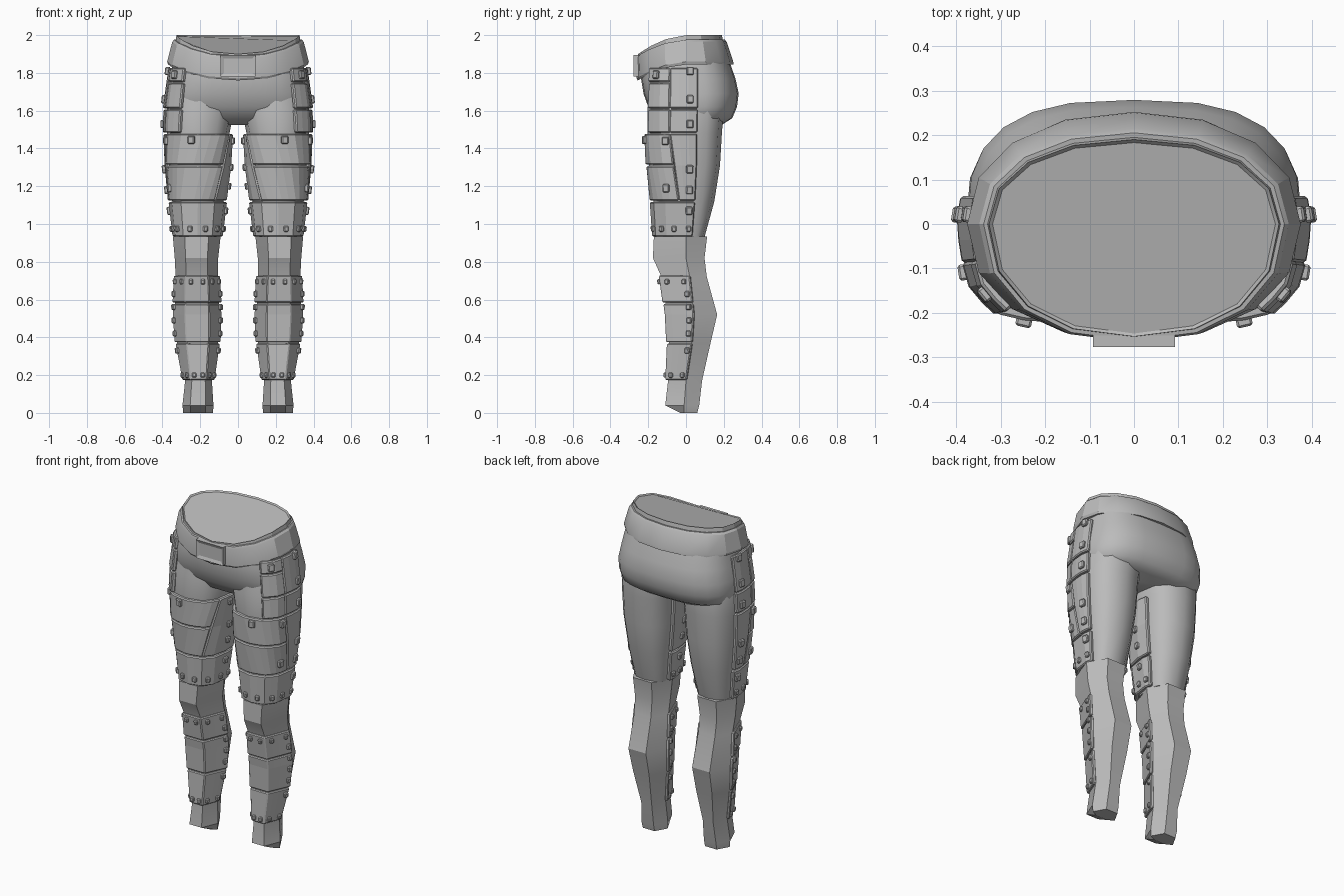
import bpy, bmesh, math
from mathutils import Matrix, Vector

if "Cube" in bpy.data.objects:
    bpy.data.objects.remove(bpy.data.objects["Cube"])

grey = bpy.data.materials.new("plain grey")
grey.use_nodes = True
grey.diffuse_color = (0.5, 0.5, 0.5, 1)
grey.node_tree.nodes["Principled BSDF"].inputs["Base Color"].default_value = (0.5, 0.5, 0.5, 1)


def finish(bm, name, smooth=None, mirror=False, thick=0, bevel=0):
    """Turn a bmesh into an object with the usual modifiers."""
    mesh = bpy.data.meshes.new(name)
    bm.to_mesh(mesh)
    bm.free()
    mesh.materials.append(grey)
    if smooth:
        mesh.polygons.foreach_set("use_smooth", [True] * len(mesh.polygons))
        mesh.set_sharp_from_angle(angle=math.radians(smooth))
    ob = bpy.data.objects.new(name, mesh)
    bpy.context.collection.objects.link(ob)
    if thick:
        mod = ob.modifiers.new("Thickness", "SOLIDIFY")
        mod.thickness, mod.offset = thick, -1
    if bevel:
        mod = ob.modifiers.new("Edges", "BEVEL")
        mod.width, mod.segments = bevel, 1
        mod.limit_method, mod.angle_limit = "ANGLE", math.radians(50)
    if mirror:
        ob.modifiers.new("Other side", "MIRROR")
    return ob


def skin(bm, rings, closed=True):
    """Join rows of points, listed bottom to top, with quads; cap closed rings."""
    rows = [[bm.verts.new(p) for p in ring] for ring in rings]
    count = len(rows[0])
    for low, high in zip(rows, rows[1:]):
        for i in range(count if closed else count - 1):
            j = (i + 1) % count
            bm.faces.new((low[i], low[j], high[j], high[i]))
    if closed:
        bm.faces.new(rows[0][::-1])
        bm.faces.new(rows[-1])


def rounded(a, power):
    c, s = math.cos(math.radians(a)), math.sin(math.radians(a))
    return (math.copysign(abs(c) ** (2 / power), c), math.copysign(abs(s) ** (2 / power), s))


class Limb:
    """A left limb: stations of (z, inner x, outer x, front y, middle y, back y)."""

    def __init__(self, stations, sides, power):
        self.stations, self.step, self.power = stations, 360 / sides, power
        self.tall = 1 / math.sin(math.radians(60)) if sides == 6 else 1

    def corner(self, k, z, off):
        st = self.stations
        z = max(min(z, st[0][0]), st[-1][0])
        for up, lo in zip(st, st[1:]):
            if lo[0] <= z <= up[0]:
                t = (up[0] - z) / (up[0] - lo[0])
                _, xi, xo, yf, ym, yb = [u + (v - u) * t for u, v in zip(up, lo)]
                break
        c, s = rounded(k * self.step, self.power)
        reach = (yb - ym if s > 0 else ym - yf) + off
        return Vector(((xi + xo) / 2 + c * ((xo - xi) / 2 + off), ym + s * self.tall * reach, z))

    def point(self, a, z, off=0):
        k = math.floor(a / self.step)
        return self.corner(k, z, off).lerp(self.corner(k + 1, z, off), a / self.step - k)

    def ring(self, z, off=0):
        return [self.corner(k, z, off) for k in range(round(360 / self.step))]

    def plate(self, bm, top, bottom, upper, lower=None, off=0.02):
        """Curved plate between two heights; angle limits may taper downward."""
        lower = lower or upper
        n = math.ceil(abs(upper[1] - upper[0]) / 15)
        gap = 0.004
        levels = [bottom + gap] + sorted(s[0] for s in self.stations if bottom + .02 < s[0] < top - .02) + [top - gap]
        rows = []
        for z in levels:
            t = (top - z) / (top - bottom)
            a0, a1 = [u + (v - u) * t for u, v in zip(upper, lower)]
            rows.append([self.point(a0 + (a1 - a0) * i / n, z, off + 0.004 * t) for i in range(n + 1)])
        skin(bm, rows, closed=False)

    def rivet(self, bm, a, z, off=0.024, size=0.03):
        p = self.point(a, z, off)
        side = (self.point(a + 2, z, off) - self.point(a - 2, z, off)).normalized()
        up = (self.point(a, z + .01, off) - self.point(a, z - .01, off)).normalized()
        out = side.cross(up).normalized()
        up = out.cross(side)
        turn = Matrix((side, up, out)).transposed().to_4x4()
        bmesh.ops.create_cube(bm, size=1, matrix=Matrix.Translation(p) @ turn @ Matrix.Diagonal((size, size * 1.2, .024, 1)))


thigh = Limb([(1.83, .03, .35, -.20, 0, .20), (1.61, .02, .377, -.205, 0, .20),
              (1.48, .045, .377, -.205, 0, .19), (1.31, .055, .37, -.195, 0, .18),
              (1.12, .078, .348, -.172, 0, .15), (.93, .105, .322, -.155, 0, .098)], 12, 2.5)
shin = Limb([(.935, .092, .345, -.17, 0, .112), (.82, .105, .335, -.175, 0, .098),
             (.72, .105, .33, -.13, .02, .11), (.52, .098, .335, -.10, .04, .165),
             (.37, .105, .322, -.09, .03, .13), (.17, .138, .28, -.095, 0, .085),
             (.04, .13, .294, -.11, -.01, .07), (0, .132, .29, -.03, -.01, .06)], 6, 2)

# Bare legs
bm = bmesh.new()
skin(bm, [thigh.ring(s[0]) for s in reversed(thigh.stations[1:])] + [thigh.ring(1.78, -.03)])
finish(bm, "thighs", smooth=50, mirror=True)
bm = bmesh.new()
skin(bm, [shin.ring(s[0]) for s in reversed(shin.stations)])
finish(bm, "lower_legs", smooth=22, mirror=True)

# Thigh armour: hip plates, tapered front plates, side strips, knee band
bm = bmesh.new()
for top, bottom in ((1.83, 1.75), (1.75, 1.61), (1.61, 1.48)):
    thigh.plate(bm, top, bottom, (-62, -20))
for top, bottom in ((1.83, 1.61), (1.61, 1.48)):
    thigh.plate(bm, top, bottom, (-20, 15))
thigh.plate(bm, 1.48, 1.31, (-155, -20), (-137, -16))
thigh.plate(bm, 1.31, 1.12, (-137, -16), (-120, -10))
thigh.plate(bm, 1.48, 1.12, (-20, 15), (-10, 15))
thigh.plate(bm, 1.48, 1.12, (-195, -155), (-195, -120))
thigh.plate(bm, 1.12, .93, (-195, 15))
finish(bm, "thigh_plates", mirror=True, thick=.026, bevel=.006)

# Shin armour
bm = bmesh.new()
for top, bottom in ((.73, .58), (.58, .37), (.37, .17)):
    for span in ((-180, -120), (-120, 0)):
        shin.plate(bm, top, bottom, span, off=.011)
finish(bm, "shin_plates", mirror=True, thick=.02, bevel=.005)

# Rivets
bm = bmesh.new()
for z in (1.81, 1.66, 1.53, 1.29, 1.18, 1.07):
    thigh.rivet(bm, 5, z, size=.036)
for z in (1.44, 1.3, 1.2, 1.07):
    thigh.rivet(bm, -172, z)
for a, z in ((-42, 1.79), (-80, 1.445), (-25, 1.44), (-27, 1.19)):
    thigh.rivet(bm, a, z, size=.036)
for a in (5, -18, -42, -75, -105, -135, -165, -185):
    thigh.rivet(bm, a, .975, size=.026)
for z in (.63, .56, .49, .42, .33):
    shin.rivet(bm, -8, z, off=.014, size=.026)
    shin.rivet(bm, -172, z, off=.014, size=.026)
for z in (.695, .2):
    for a in (-12, -45, -75, -105, -135, -168):
        shin.rivet(bm, a, z, off=.014, size=.023)
finish(bm, "rivets", mirror=True, bevel=.005)


def oval(width, front, back, height, sides, power):
    """Ring around the waist; height is a rule giving z from y."""
    ring = []
    for i in range(sides):
        c, s = rounded(360 * i / sides, power)
        y = s * (back if s > 0 else -front)
        ring.append((c * width, y, height(y)))
    return ring


def level(z, sag=0):
    return lambda y: z - sag * max(0, .02 - y) ** 2


# Pelvis, flowing into the thighs at the front and tucked under at the back
bm = bmesh.new()
pelvis = [(1.525, .33, -.09, .19), (1.56, .365, -.155, .245), (1.62, .378, -.2, .27),
          (1.69, .375, -.225, .279), (1.77, .36, -.238, .262), (1.86, .345, -.235, .23)]
skin(bm, [oval(w, f, b, level(z, .9 if z > 1.8 else 0), 24, 2.8) for z, w, f, b in pelvis])
finish(bm, "pelvis", smooth=60)

# Belt with an inner waistband and a closed top
bm = bmesh.new()
belt = [(1.845, .345, -.235, .22), (1.845, .37, -.255, .252), (1.86, .375, -.262, .25),
        (1.965, .348, -.266, .215), (1.976, .338, -.262, .205)]
skin(bm, [oval(w, f, b, level(z, 1.12), 16, 2.2) for z, w, f, b in belt])
finish(bm, "belt", smooth=25)
bm = bmesh.new()
skin(bm, [oval(w, f, b, level(z, 1.35), 16, 2.2)
          for z, w, f, b in ((1.95, .332, -.256, .2), (2, .326, -.253, .19), (1.992, .318, -.246, .183))])
finish(bm, "waistband", smooth=25)

# Buckle: frame with a sunken centre
bm = bmesh.new()
bmesh.ops.create_cube(bm, size=1, matrix=Matrix.Translation((0, -.258, 1.838)) @ Matrix.Diagonal((.185, .038, .112, 1)))
bm.normal_update()
face = min(bm.faces, key=lambda f: f.calc_center_median().y)
bmesh.ops.inset_region(bm, faces=[face], thickness=.018, use_even_offset=True)
bmesh.ops.translate(bm, verts=face.verts, vec=(0, .008, 0))
finish(bm, "buckle")
